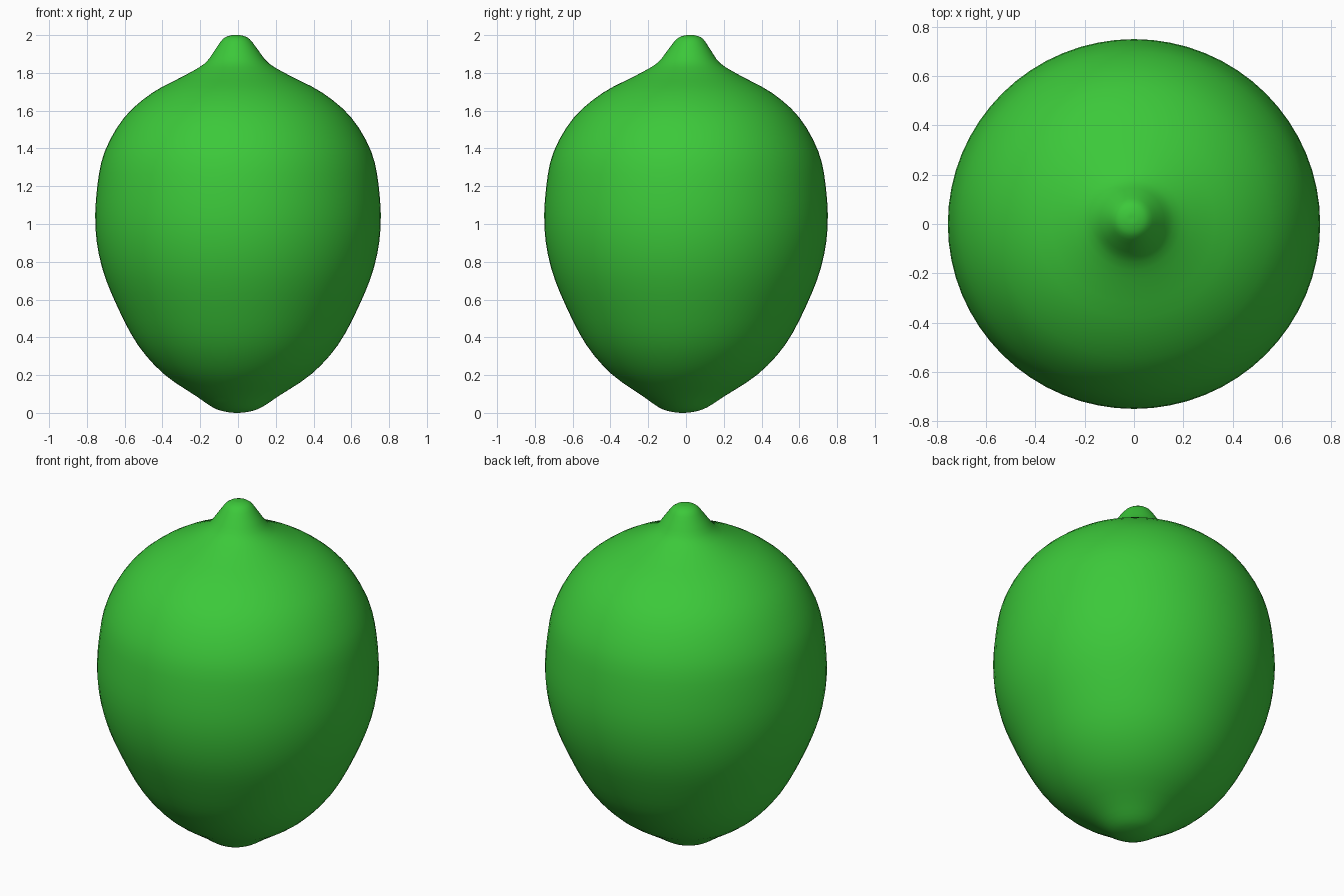
import bpy, bmesh, math

if "Cube" in bpy.data.objects:
    bpy.data.objects.remove(bpy.data.objects["Cube"])

# Radius/height profile of the fruit, bottom to tip
PROFILE = [(0, 0), (.07, .008), (.13, .03), (.22, .09), (.39, .205), (.53, .36), (.64, .565),
           (.72, .77), (.755, .98), (.745, 1.2), (.705, 1.385), (.60, 1.565), (.45, 1.695),
           (.28, 1.785), (.17, 1.85), (.115, 1.92), (.07, 1.98), (.03, 1.998), (0, 2)]
SIDES, STEPS = 64, 3


def spline(points, steps):
    """Catmull-Rom curve through the profile points."""
    mirror = [(-points[1][0], points[1][1])] + points + [(-points[-2][0], points[-2][1])]
    out = []
    for a, b, c, d in zip(mirror, mirror[1:], mirror[2:], mirror[3:]):
        for s in range(steps):
            t = s / steps
            out.append(tuple(.5 * (2 * q + (r - p) * t + (2 * p - 5 * q + 4 * r - w) * t * t
                                   + (3 * q - p - 3 * r + w) * t ** 3)
                             for p, q, r, w in zip(a, b, c, d)))
    return out[1:]


def lean(z):
    """Slight lean of the core: the nipple tips back, the base forward."""
    k = max(0, (z - 1.3) / .7) ** 2
    j = max(0, (.5 - z) / .5) ** 2
    return -.01 * k - .005 * j, .022 * k - .018 * j


# Lime body: revolved profile
bm = bmesh.new()
rings = []
for r, z in spline(PROFILE, STEPS):
    dx, dy = lean(z)
    rings.append([bm.verts.new((r * math.cos(2 * math.pi * i / SIDES) + dx,
                                r * .993 * math.sin(2 * math.pi * i / SIDES) + dy,
                                min(2, max(0, z)))) for i in range(SIDES)])
for low, high in zip(rings, rings[1:]):
    for i in range(SIDES):
        j = (i + 1) % SIDES
        bm.faces.new((low[i], low[j], high[j], high[i]))

# Close both ends with fans
for ring, z in ((rings[0][::-1], 0), (rings[-1], 2)):
    dx, dy = lean(z)
    pole = bm.verts.new((dx, dy, z))
    for i in range(SIDES):
        bm.faces.new((ring[i], ring[(i + 1) % SIDES], pole))

mesh = bpy.data.meshes.new("lime_fruit")
bm.to_mesh(mesh)
bm.free()
mesh.shade_smooth()
lime = bpy.data.objects.new("lime_fruit", mesh)
bpy.context.collection.objects.link(lime)

# Green peel
peel = bpy.data.materials.new("green peel")
peel.diffuse_color = (.045, .58, .042, 1)
peel.use_nodes = True
peel.node_tree.nodes["Principled BSDF"].inputs["Base Color"].default_value = peel.diffuse_color
mesh.materials.append(peel)
